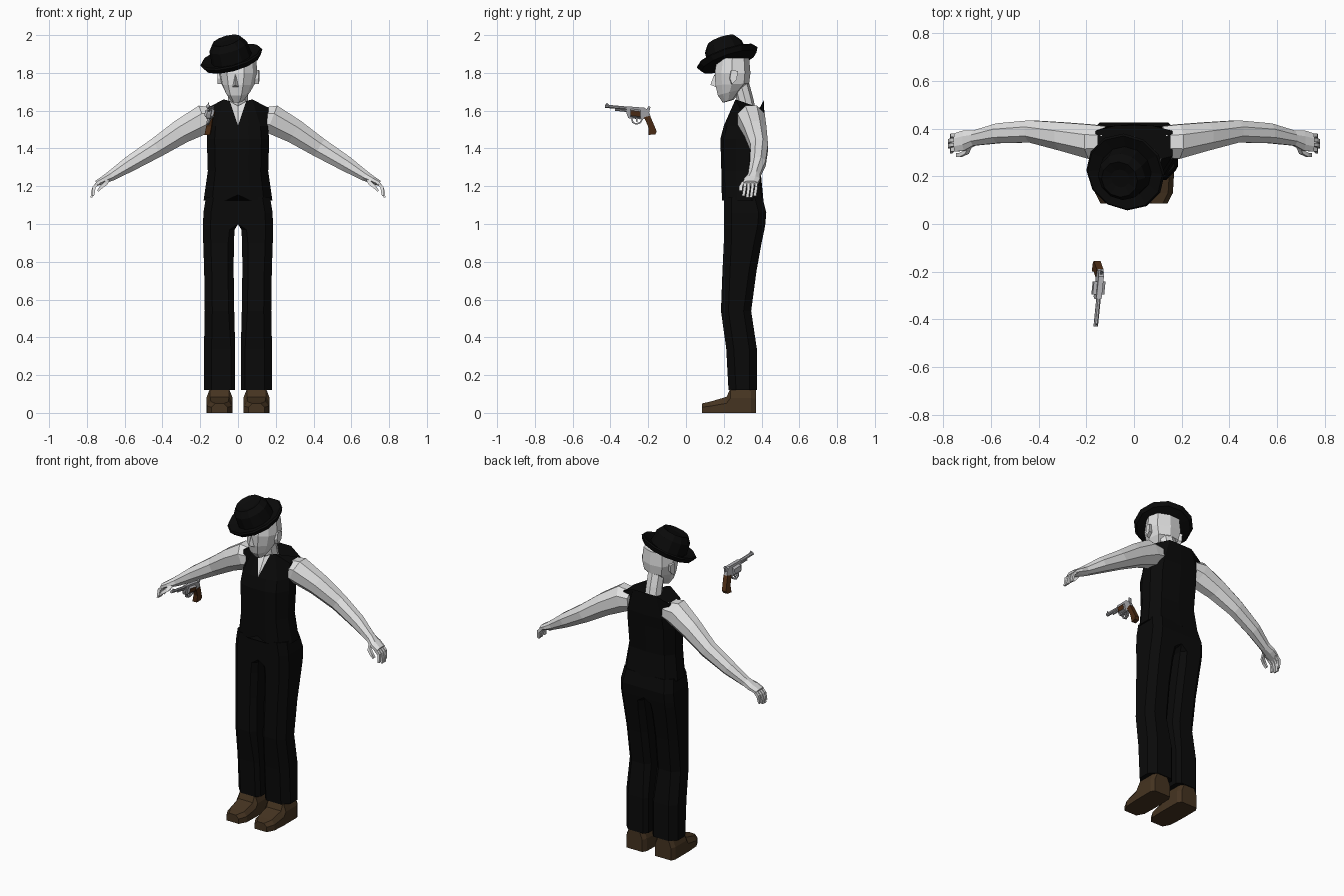
import bpy, bmesh, math
from mathutils import Vector, Matrix

if "Cube" in bpy.data.objects:
    bpy.data.objects.remove(bpy.data.objects["Cube"])


def material(name, rgb):
    m = bpy.data.materials.new(name)
    m.diffuse_color = (*rgb, 1)
    m.use_nodes = True
    m.node_tree.nodes["Principled BSDF"].inputs["Base Color"].default_value = m.diffuse_color
    return m


SKIN = material("pale_skin", (0.76, 0.76, 0.76))
BLACK = material("black_cloth", (0.003, 0.003, 0.003))
LEATHER = material("brown_leather", (0.06, 0.034, 0.015))
STEEL = material("steel", (0.42, 0.42, 0.44))
WOOD = material("dark_wood", (0.08, 0.028, 0.008))


def build(name, verts, faces, *mats):
    bm = bmesh.new()
    vs = [bm.verts.new(v) for v in verts]
    for f in faces:
        bm.faces.new([vs[i] for i in f])
    bmesh.ops.recalc_face_normals(bm, faces=bm.faces)
    me = bpy.data.meshes.new(name)
    bm.to_mesh(me)
    bm.free()
    for m in mats:
        me.materials.append(m)
    ob = bpy.data.objects.new(name, me)
    bpy.context.collection.objects.link(ob)
    return ob


def loft(name, rings, *mats):
    """Skin equal-length rings and cap both ends."""
    n = len(rings[0])
    faces = [(k*n + i, k*n + (i+1) % n, (k+1)*n + (i+1) % n, (k+1)*n + i)
             for k in range(len(rings) - 1) for i in range(n)]
    faces += [tuple(range(n)), tuple(range((len(rings)-1)*n, len(rings)*n))]
    return build(name, [p for r in rings for p in r], faces, *mats)


def tube(name, stations, n, mat):
    """Elliptical tube: stations are (centre, radius along y, radius across)."""
    rings = []
    for i, (c, ry, rn) in enumerate(stations):
        a = Vector(stations[max(i-1, 0)][0])
        b = Vector(stations[min(i+1, len(stations)-1)][0])
        d = b - a
        nrm = Vector((-d.z, 0, d.x)).normalized()
        ang = [2*math.pi*(j+0.5)/n for j in range(n)]
        rings.append([Vector(c) + Vector((0, ry*math.cos(t), 0)) + nrm*rn*math.sin(t) for t in ang])
    return loft(name, rings, mat)


def half_ring(pts):
    """Close a half outline (front centre to back centre) by mirroring it."""
    return pts + [(-x, y, z) for x, y, z in pts[-2:0:-1]]


# trousers: one side per loft, meeting at the centre above the crotch
LEG = [(0.12, .015, .18, .225, .375), (0.34, .015, .18, .213, .375),
       (0.54, .02, .176, .185, .345), (0.75, .023, .179, .193, .373),
       (0.9, .022, .184, .2, .40), (0.97, .018, .185, .2, .415),
       (1.0, 0, .185, .2, .42), (1.06, 0, .183, .2, .425), (1.14, 0, .17, .2, .405)]
for s, side in ((1, "left"), (-1, "right")):
    rings = []
    for z, a, b, f, k in LEG:
        ci = min(.03, a*1.5)
        co = .04
        outline = [(a+ci, f), (b-co, f), (b, f+co), (b, k-co), (b-co, k), (a+ci, k), (a, k-ci), (a, f+ci)]
        rings.append([(s*x, y, z) for x, y in outline])
    loft(side + "_trouser_leg", rings, BLACK)

    # boot, lofted from toe to heel
    rings = []
    for y, a, b, t in ((.085, .055, .14, .05), (.13, .03, .163, .06), (.215, .028, .168, .085),
                       (.235, .028, .168, .13), (.345, .03, .168, .13), (.37, .045, .155, .125)):
        rings.append([(s*x, y, z) for x, z in ((a, 0), (b, 0), (b, t*.6), (b-.02, t), (a+.02, t), (a, t*.6))])
    loft(side + "_boot", rings, LEATHER)

    # bare arm down to the palm
    ARM = [((.12, .345, 1.56), .07, .06), ((.18, .345, 1.555), .078, .083), ((.3, .367, 1.49), .064, .07),
           ((.43, .388, 1.405), .05, .057), ((.57, .38, 1.32), .045, .045), ((.67, .36, 1.256), .034, .03),
           ((.71, .35, 1.235), .046, .022), ((.75, .342, 1.215), .042, .016)]
    tube(side + "_arm", [((s*c[0], c[1], c[2]), ry, rn) for c, ry, rn in ARM], 8, SKIN)

    # four curled fingers and a thumb
    for i in range(4):
        y = .312 + i*.02
        e = .008 if i in (0, 3) else 0
        path = [(.735, y, 1.222), (.762, y, 1.195), (.772-e, y-.004, 1.165+e), (.775-e, y-.008, 1.14+e)]
        tube(f"{side}_finger_{i+1}", [((s*p[0], p[1], p[2]), .011, r)
                                      for p, r in zip(path, (.012, .012, .01, .007))], 4, SKIN)
    path = [(.685, .335, 1.24), (.70, .303, 1.215), (.725, .29, 1.195), (.742, .29, 1.175)]
    tube(side + "_thumb", [((s*p[0], p[1], p[2]), .012, r) for p, r in zip(path, (.012, .015, .012, .007))], 4, SKIN)

# waistcoat
SHAPE = [(0, 0), (.35, 0), (.75, .08), (1, .38), (1, .7), (.75, .96), (0, 1)]
rings = []
for z, w, f, k in ((1.125, .182, .19, .41), (1.28, .16, .187, .395), (1.45, .165, .182, .41), (1.52, .158, .2, .418)):
    ring = [(w*x, f + (k-f)*y, z) for x, y in SHAPE]
    if z < 1.2:
        ring[0] = (0, f, 1.155)
    rings.append(half_ring(ring))
rings.append(half_ring([(0, .262, 1.625), (.043, .258, 1.65), (.075, .262, 1.66), (.162, .285, 1.615),
                        (.162, .39, 1.615), (.08, .412, 1.655), (0, .412, 1.655)]))
vest = loft("waistcoat", rings, BLACK, SKIN)

# open collar: split the upper front panels diagonally and bare the inner halves
bm = bmesh.new()
bm.from_mesh(vest.data)
bm.verts.ensure_lookup_table()
n = len(rings[0])
low, top = bm.verts[3*n], bm.verts[4*n]
for i in (1, n-1):
    corner = bm.verts[4*n + i]
    panel = next(f for f in bm.faces if len(f.verts) == 4 and low in f.verts and corner in f.verts)
    bmesh.utils.face_split(panel, low, corner)
for f in bm.faces:
    if low in f.verts and top in f.verts and len(f.verts) == 3:
        f.material_index = 1
bm.to_mesh(vest.data)
bm.free()

# neck
loft("neck", [[(.052*math.cos(t), y + .045*math.sin(t), z) for t in [i*math.pi/4 for i in range(8)]]
              for y, z in ((.325, 1.6), (.31, 1.67), (.28, 1.78))], SKIN)

# head with nose and ears, turned slightly aside
turn = Matrix.Translation((0, .25, 0)) @ Matrix.Rotation(math.radians(-8), 4, 'Z') @ Matrix.Translation((0, -.25, 0))
FACE = [(0, 0), (.45, .03), (.85, .25), (1, .55), (.75, .9), (0, 1)]
head = loft("head", [half_ring([(w*x, f + (k-f)*y, z + (k-f)*y*lift) for x, y in FACE]) for z, w, f, k, lift in
                     ((1.642, .032, .195, .255, .3), (1.68, .066, .168, .30, .25), (1.735, .088, .155, .335, .05),
                      (1.8, .103, .152, .342, 0), (1.88, .095, .165, .335, 0))], SKIN)
nose = build("nose", [(0, .15, 1.795), (-.017, .16, 1.725), (.017, .16, 1.725), (0, .128, 1.737)],
             [(0, 1, 3), (0, 3, 2), (1, 2, 3), (0, 2, 1)], SKIN)
ears = [loft(("left" if s > 0 else "right") + "_ear",
             [[(s*x, y + o, z) for y, z in ((.245, 1.815), (.28, 1.81), (.275, 1.765), (.25, 1.74), (.238, 1.77))]
              for x, o in ((.08, 0), (.11, .01))], SKIN) for s in (1, -1)]
for ob in [head, nose] + ears:
    ob.data.transform(turn)

# hat with turned-up brim, tilted forward and to one side
hat = loft("hat", [[(r*math.cos(t), r*math.sin(t), h) for t in [i*math.pi/6 for i in range(12)]]
                   for r, h in ((.09, -.012), (.155, -.004), (.17, .022), (.162, .03), (.11, .015),
                                (.103, .085), (.078, .12), (.04, .108))], BLACK)
tilt = Vector((0, 0, 1)).rotation_difference(Vector((-.28, -.35, 1)))
hat.data.transform(Matrix.Translation((-.03, .225, 1.862)) @ tilt.to_matrix().to_4x4())


# revolver, drawn upright in the y-z plane and then leaned into place
def plate(name, outline, half, mat):
    return loft(name, [[(x, y, z) for y, z in outline] for x in (-half, half)], mat)


def rod(name, y0, z0, y1, z1, r, n, *mats):
    ang = [2*math.pi*(i+.5)/n for i in range(n)]
    return loft(name, [[(r*math.cos(t), y, z + r*math.sin(t)) for t in ang]
                       for y, z in ((y0, z0), (y1, z1))], *mats)


drum = rod("revolver_drum", -.295, 1.588, -.24, 1.582, .028, 6, STEEL, WOOD)
for p in drum.data.polygons:
    p.material_index = 1 if p.normal.x > .8 else 0
gun = [
    drum,
    rod("revolver_barrel", -.43, 1.624, -.28, 1.61, .0095, 8, STEEL),
    rod("revolver_ejector_rod", -.375, 1.605, -.29, 1.597, .006, 6, STEEL),
    plate("revolver_frame", [(-.315, 1.623), (-.22, 1.616), (-.198, 1.598), (-.188, 1.572),
                             (-.215, 1.555), (-.305, 1.56), (-.315, 1.585)], .011, STEEL),
    plate("revolver_sight", [(-.425, 1.63), (-.42, 1.642), (-.405, 1.63)], .003, STEEL),
    plate("revolver_hammer", [(-.22, 1.605), (-.207, 1.61), (-.198, 1.625), (-.188, 1.618), (-.195, 1.59)], .005, STEEL),
    plate("revolver_trigger", [(-.265, 1.56), (-.255, 1.56), (-.257, 1.54), (-.263, 1.538)], .004, STEEL),
    plate("revolver_trigger_guard", [(-.292, 1.562), (-.285, 1.535), (-.265, 1.525), (-.24, 1.533), (-.225, 1.558),
                                     (-.233, 1.558), (-.245, 1.54), (-.265, 1.533), (-.278, 1.54), (-.284, 1.562)],
          .006, STEEL),
    plate("revolver_grip", [(-.222, 1.565), (-.19, 1.573), (-.178, 1.545), (-.155, 1.49), (-.163, 1.474),
                            (-.198, 1.472), (-.2, 1.515)], .014, WOOD)]
for ob in gun:
    for v in ob.data.vertices:
        v.co.x += -.155 + (v.co.z - 1.55)*.2 + (v.co.y + .26)*.12
